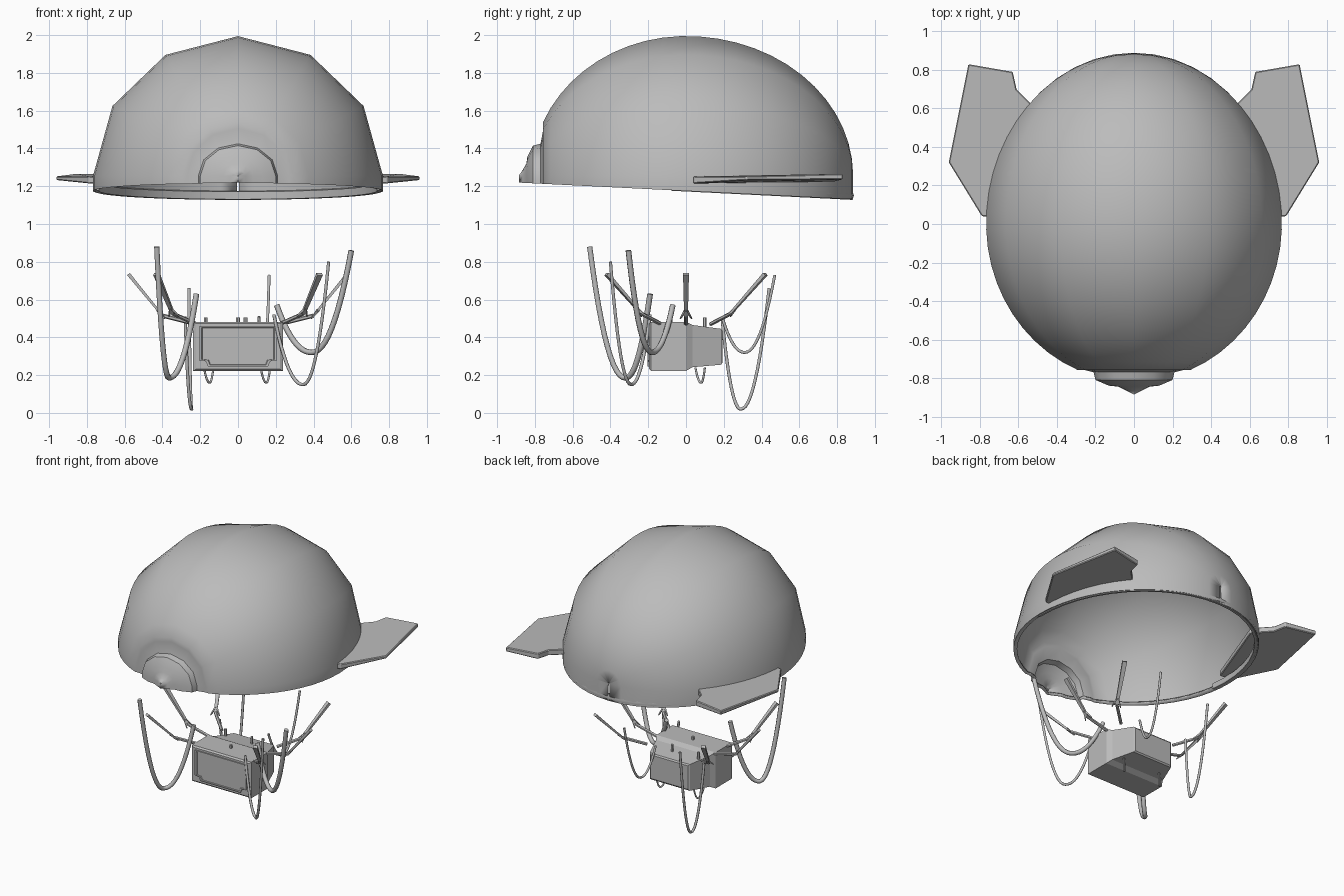
import bpy, bmesh, math
from mathutils import Vector

if "Cube" in bpy.data.objects:
    bpy.data.objects.remove(bpy.data.objects["Cube"])

grey = bpy.data.materials.new("grey")
grey.diffuse_color = (0.5, 0.5, 0.5, 1)
grey.use_nodes = True
grey.node_tree.nodes["Principled BSDF"].inputs["Base Color"].default_value = grey.diffuse_color


def make(name, bm, smooth=None):
    bmesh.ops.recalc_face_normals(bm, faces=bm.faces)
    me = bpy.data.meshes.new(name)
    bm.to_mesh(me)
    bm.free()
    me.materials.append(grey)
    ob = bpy.data.objects.new(name, me)
    bpy.context.collection.objects.link(ob)
    if smooth:
        bpy.ops.object.select_all(action='DESELECT')
        ob.select_set(True)
        bpy.context.view_layer.objects.active = ob
        bpy.ops.object.shade_smooth_by_angle(angle=math.radians(smooth))
    return ob


def loft(bm, rows, close=False, caps=False):
    vs = [[bm.verts.new(p) for p in r] for r in rows]
    n = len(rows[0])
    for a, b in zip(vs, vs[1:]):
        for i in range(n if close else n - 1):
            j = (i + 1) % n
            bm.faces.new((a[i], a[j], b[j], b[i]))
    if caps:
        bm.faces.new(vs[0])
        bm.faces.new(vs[-1])


def tube(name, pts, radius, sides=8, end_radius=None, flat=1.0):
    # sweep a polygon along a path
    end_radius = radius if end_radius is None else end_radius
    pts = [Vector(p) for p in pts]
    bm = bmesh.new()
    rows = []
    for k, p in enumerate(pts):
        d = (pts[min(k + 1, len(pts) - 1)] - pts[max(k - 1, 0)]).normalized()
        if k == 0:
            u = d.orthogonal().normalized()
            if abs(d.z) < 0.98:
                u = d.cross(Vector((0, 0, 1))).normalized()
        u = (u - d * u.dot(d)).normalized()
        v = d.cross(u)
        r = radius + (end_radius - radius) * k / (len(pts) - 1)
        rows.append([p + u * r * math.cos(t) + v * r * flat * math.sin(t)
                     for t in (2 * math.pi * (i + .5) / sides for i in range(sides))])
    loft(bm, rows, True, True)
    return make(name, bm, 50)


def box(bm, x0, x1, y0, y1, z0, z1):
    loft(bm, [[(x0, y, z0), (x1, y, z0), (x1, y, z1), (x0, y, z1)] for y in (y0, y1)], True, True)


# Dome shell: twelve-sided sections along y, stepped nose at the front
profile = [(-0.885, .002, .002), (-0.865, .04, .03), (-0.845, .08, .065), (-0.84, .13, .10),
           (-0.81, .20, .16), (-0.77, .21, .17), (-0.755, .27, .25)]
for k in range(25):
    t = math.radians(-67.5 + 157 * k / 24)
    profile.append((math.sin(t) * (.82 if t < 0 else .885), .768 * math.cos(t), .74 * math.cos(t)))
rows = []
for y, rx, rz in profile:
    zb = 1.175 - .05 * y
    arc = [(rx * math.cos(a), y, 1.255 + rz * math.sin(a))
           for a in (math.pi * i / 6 for i in range(7))]
    rows.append([(rx * .96, y * .98, zb + .005), (rx, y, zb)] + arc +
                [(-rx, y, zb), (-rx * .96, y * .98, zb + .005)])
bm = bmesh.new()
loft(bm, rows)
dome = make("dome_shell", bm, 40)
sol = dome.modifiers.new("thickness", 'SOLIDIFY')
sol.thickness = .012
sol.offset = -1

# Rear rim band
bm = bmesh.new()
rows = []
for k in range(25):
    a = math.radians(-5 + 190 * k / 24)
    c, s = math.cos(a), math.sin(a)
    zb = 1.175 - .05 * .885 * s
    rows.append([(r * .76 * c, r * .885 * s, zb + h)
                 for r, h in ((.97, 0), (.995, -.003), (1.005, .02), (.995, .045), (.97, .04))])
loft(bm, rows, True, True)
make("rear_rim", bm, 50)

# Side fins
outline = [(.70, .04), (.79, .04), (.962, .32), (.86, .83), (.63, .79), (.61, .70), (.50, .59)]
for side, label in ((1, "right"), (-1, "left")):
    bm = bmesh.new()
    mid = lambda x, y: 1.232 + .02 * y + .02 * (x - .76)
    half = lambda x: .02 - .05 * max(0, x - .76)
    loft(bm, [[(side * x, y, mid(x, y) + f * half(x)) for x, y in outline] for f in (-1, 1)], True, True)
    fin = make(label + "_fin", bm)
    bev = fin.modifiers.new("soft_edge", 'BEVEL')
    bev.width = .005

# Gondola: square front block with tapered rear
bm = bmesh.new()
sections = [(-.195, .222, .232, .472), (-.185, .237, .222, .482), (0, .237, .222, .482),
            (.035, .215, .242, .465), (.185, .16, .255, .445), (.192, .15, .265, .435)]
loft(bm, [[(-w, y, a), (w, y, a), (w, y, b), (-w, y, b)] for y, w, a, b in sections], True, True)
make("gondola", bm)

# Front frame with notched lower corners
bm = bmesh.new()
edge = [(-.20, .28), (-.165, .275), (-.155, .25), (.155, .25), (.165, .275), (.20, .28),
        (.20, .455), (-.20, .455)]
rings = [[(x * s, y, .353 + (z - .353) * s) for x, z in edge]
         for s, y in ((1.03, -.194), (1.03, -.203), (.96, -.203), (.94, -.196))]
loft(bm, rings, True, True)
make("front_window_frame", bm)

# Support arms: thin link from the gondola, forked joint, wide plate
arms = [((.22, .13, .47), (.345, .235, .525), (.432, .42, .735)),
        ((.22, 0, .47), (.40, 0, .515), (.58, 0, .735))]
for sx in (1, -1):
    for sy in (1, -1):
        for n, arm in enumerate(arms):
            if n and sy < 0:
                continue
            a, b, c = [Vector((sx * p[0], sy * p[1], p[2])) for p in arm]
            d = (c - b).normalized()
            tube("arm_link", [a, b], .011, 6)
            tube("arm_plate", [b, c], .014, 4, .022, .6)
            side = d.cross(Vector((0, 0, 1))).normalized()
            for s in (1, -1):
                tube("arm_fork", [b + d * .04, b + side * s * .03 - d * .02], .010, 4, .004)

# Hanging ropes: U curves through a start, a low point and an end
def rope(name, a, low, b, r):
    a, low, b = Vector(a), Vector(low), Vector(b)
    pts = []
    for k in range(25):
        t = -1 + k / 12
        e = a if t < 0 else b
        p = low.lerp(e, abs(t))
        p.z = low.z + (e.z - low.z) * abs(t) ** 2.1
        pts.append(p)
    tube(name, pts, r)


rope("front_left_hose", (-.43, -.51, .88), (-.365, -.32, .185), (-.22, -.19, .63), .015)
rope("right_hose", (.60, -.305, .86), (.39, -.18, .32), (.205, -.07, .57), .015)
rope("front_right_cable", (.48, -.40, .80), (.345, -.29, .15), (.19, -.19, .52), .009)
rope("rear_left_cable", (-.26, .44, .66), (-.245, .29, .02), (-.28, .19, .51), .009)
rope("rear_right_cable", (.165, .47, .73), (.14, .31, .32), (.11, .19, .51), .008)

# Small hooks below and pegs on the gondola roof
for x in (-.15, .15):
    rope("small_hook", (x - .03, .05, .24), (x, .08, .16), (x + .02, .10, .24), .006)
for x, y in ((-.17, .1), (.04, .1), (.0, -.08)):
    tube("roof_peg", [(x, y, .44), (x, y, .505)], .010, 6)
